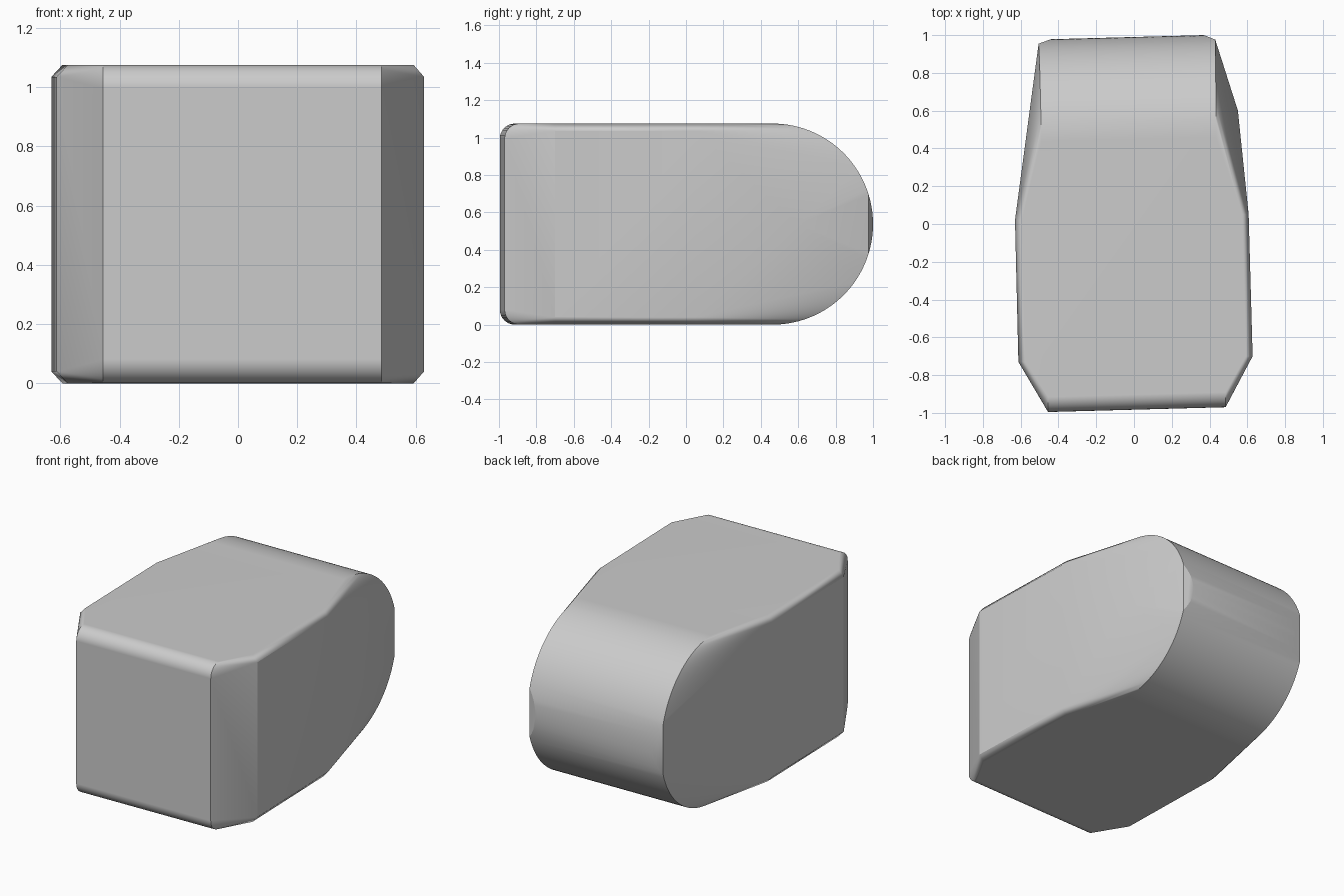
import bpy, bmesh, math

cube = bpy.data.objects.get("Cube")
if cube:
    bpy.data.objects.remove(cube, do_unlink=True)

HEIGHT = 1.075
MID = HEIGHT / 2
SKEW = 0.027          # the block is turned slightly about z
CHAMFER = 0.04
ROUND = 0.08

grey = bpy.data.materials.new("light grey")
grey.use_nodes = True
colour = (0.6, 0.6, 0.6, 1)
grey.diffuse_color = colour
grey.node_tree.nodes["Principled BSDF"].inputs["Base Color"].default_value = colour

bm = bmesh.new()


def pair(x, y, z):
    """Add a point and its copy mirrored about mid height."""
    bm.verts.new((x, y, z))
    if abs(z - MID) > 1e-5:
        bm.verts.new((x, y, HEIGHT - z))


def lerp(a, b, t):
    return a + (b - a) * t


def front_round(x):
    """Rounded front edge of the profile."""
    y = -0.983 + SKEW * x
    for i in range(9):
        a = math.pi / 2 * i / 8
        pair(x, y + ROUND * (1 - math.sin(a)), HEIGHT - ROUND * (1 - math.cos(a)))


def back_round(x_top, x_end, x_tip):
    """Half-round back, with its corner cut in around the tip."""
    cy = 0.99 + SKEW * x_tip - MID
    cut = math.radians(17)
    for i in range(25):
        a = lerp(math.pi / 2, cut, i / 24)
        pair(lerp(x_top, x_end, i / 24), cy + MID * math.cos(a), MID + MID * math.sin(a))
    for i in range(5):
        a = cut * i / 5
        pair(lerp(x_tip, x_end, (i / 5) ** 2), cy + MID * math.cos(a), MID + MID * math.sin(a))


def side(points, inset):
    """Flat side with chamfered upper and lower edges."""
    for x, y in points:
        pair(x, y, HEIGHT - CHAMFER)
        pair(x + inset, y, HEIGHT)


# Right flank: one straight taper towards the back
front_round(-0.455)
side([(-0.612, -0.73), (-0.63, 0.02)], 0.037)
back_round(-0.49, -0.505, -0.44)

# Left flank: taper broken at a single raised point
front_round(0.485)
side([(0.628, -0.70), (0.607, 0.05)], -0.035)
back_round(0.435, 0.43, 0.37)
pair(0.55, 0.60, MID)

# Skin the outline points into one solid
hull = bmesh.ops.convex_hull(bm, input=bm.verts[:])
loose = {g for g in hull["geom_interior"] + hull["geom_unused"]
         if isinstance(g, bmesh.types.BMVert)}
bmesh.ops.delete(bm, geom=list(loose), context='VERTS')
bmesh.ops.dissolve_limit(bm, angle_limit=math.radians(0.5),
                         verts=bm.verts[:], edges=bm.edges[:])
bmesh.ops.recalc_face_normals(bm, faces=bm.faces[:])

mesh = bpy.data.meshes.new("rounded_block")
bm.to_mesh(mesh)
bm.free()
mesh.materials.append(grey)
block = bpy.data.objects.new("rounded_block", mesh)
bpy.context.collection.objects.link(block)

# Smooth the rounds, keep the chamfers crisp
bpy.ops.object.select_all(action='DESELECT')
block.select_set(True)
bpy.context.view_layer.objects.active = block
bpy.ops.object.shade_smooth_by_angle(angle=math.radians(24))
weighted = block.modifiers.new("flat panels", 'WEIGHTED_NORMAL')
weighted.keep_sharp = True
